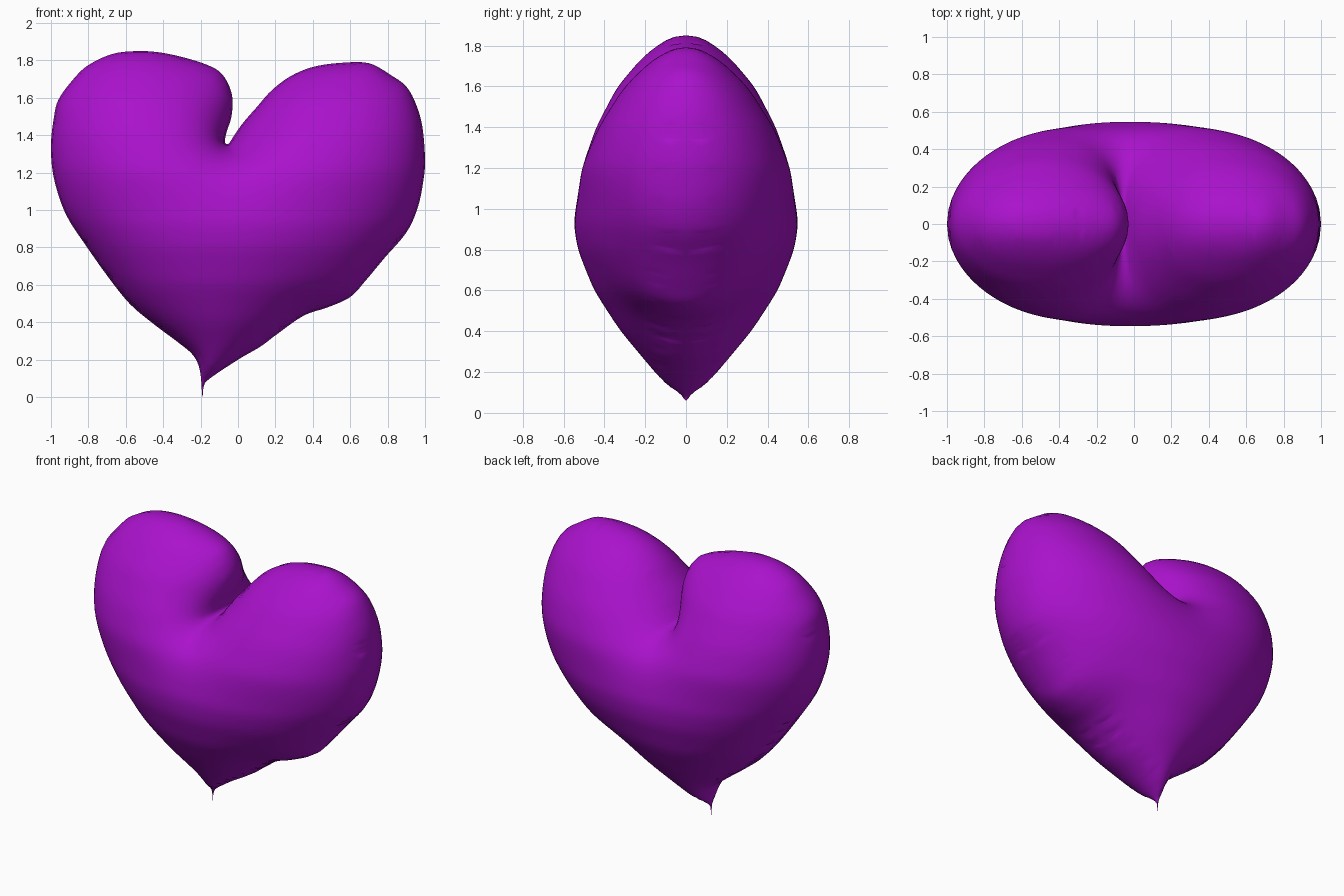
import bpy, bmesh, math
from mathutils import Vector, kdtree
from mathutils.geometry import delaunay_2d_cdt

if "Cube" in bpy.data.objects:
    bpy.data.objects.remove(bpy.data.objects["Cube"])

# Front silhouette (x, z), anticlockwise from the bottom tip
OUTLINE = [(-.19, 0), (-.182, .06), (-.15, .10), (0, .20), (.12, .27), (.2, .33), (.35, .435),
           (.48, .48), (.6, .535), (.68, .62), (.78, .74), (.9, .88), (.96, 1.01), (.99, 1.15),
           (1, 1.27), (.985, 1.45), (.95, 1.57), (.9, 1.66), (.82, 1.72), (.7, 1.785),
           (.55, 1.787), (.4, 1.765), (.28, 1.715), (.18, 1.64), (.1, 1.55), (.03, 1.47),
           (-.02, 1.4), (-.05, 1.355), (-.07, 1.365), (-.06, 1.42), (-.035, 1.5), (-.03, 1.6),
           (-.06, 1.69), (-.12, 1.755), (-.25, 1.805), (-.4, 1.84), (-.53, 1.85), (-.67, 1.835),
           (-.8, 1.775), (-.88, 1.7), (-.96, 1.59), (-.985, 1.49), (-1, 1.35), (-.99, 1.2),
           (-.95, 1.05), (-.9, .94), (-.82, .82), (-.7, .65), (-.58, .5), (-.45, .39),
           (-.33, .3), (-.25, .235), (-.215, .18), (-.2, .12), (-.195, .06)]
# Half depth (z, y) seen from the side
DEPTH = [(0, .0), (.06, .01), (.2, .15), (.4, .32), (.6, .45), (.8, .53), (.93, .55), (1.2, .51),
         (1.4, .44), (1.6, .335), (1.75, .205), (1.82, .11), (1.86, .02)]
STEP = 0.025


def lerp_table(table, z):
    for (a, ya), (b, yb) in zip(table, table[1:]):
        if z <= b:
            return ya + (yb - ya) * max(0, z - a) / (b - a)
    return table[-1][1]


def smooth_loop(points, sub=5):
    pts, n, out = [Vector(p) for p in points], len(points), []
    for i in range(n):
        a, b, c, d = (pts[(i + k) % n] for k in (-1, 0, 1, 2))
        for s in range(sub):
            t = s / sub
            out.append(0.5 * (2 * b + (c - a) * t + (2 * a - 5 * b + 4 * c - d) * t * t
                              + (3 * b - a - 3 * c + d) * t ** 3))
    return out


def inside(p, loop):
    hit = False
    for i in range(len(loop)):
        a, b = loop[i - 1], loop[i]
        if (a.y > p.y) != (b.y > p.y) and p.x < a.x + (b.x - a.x) * (p.y - a.y) / (b.y - a.y):
            hit = not hit
    return hit


# Flat triangulated heart: outline, a close inner ring, and a regular grid
loop = smooth_loop(OUTLINE)
n = len(loop)
tree = kdtree.KDTree(n)
for i, p in enumerate(loop):
    tree.insert((p.x, p.y, 0), i)
tree.balance()


def gap(p):
    return tree.find((p.x, p.y, 0))[2]


points = list(loop)
for i in range(n):
    t = (loop[(i + 1) % n] - loop[i - 1]).normalized()
    p = loop[i] + Vector((-t.y, t.x)) * 0.008
    if gap(p) > 0.0065 and inside(p, loop):
        points.append(p)
for i in range(-40, 41):
    for j in range(1, 75):
        p = Vector((i * STEP, j * STEP))
        if gap(p) > 0.02 and inside(p, loop):
            points.append(p)
co, _, tris, *_ = delaunay_2d_cdt(points, [], [list(range(n))], 1, 1e-6)

# Inflate: solve a pressurised membrane over the outline
m = len(co)
weights, mass, edge_use = [{} for _ in range(m)], [0.0] * m, {}
for f in tris:
    for k in range(3):
        a, b, c = f[k], f[(k + 1) % 3], f[(k + 2) % 3]
        u, v = co[a] - co[c], co[b] - co[c]
        cr = max(abs(u.x * v.y - u.y * v.x), 1e-9)
        w = 0.5 * u.dot(v) / cr
        weights[a][b] = weights[a].get(b, 0) + w
        weights[b][a] = weights[b].get(a, 0) + w
        mass[c] += cr / 6
        key = (min(a, b), max(a, b))
        edge_use[key] = edge_use.get(key, 0) + 1
border = {v for e, k in edge_use.items() if k == 1 for v in e}
free = [(i, list(weights[i].items()), sum(weights[i].values()), mass[i])
        for i in range(m) if i not in border and weights[i]]
h = [0.0] * m
for _ in range(300):
    for i, ws, total, area in free:
        if total > 1e-9:
            s = area
            for j, w in ws:
                s += w * h[j]
            h[i] += 1.85 * (s / total - h[i])
h = [math.sqrt(max(v, 0)) for v in h]
scale = 0.55 / max(h)
h = [v * scale for v in h]

# Match the side profile row by row
rows = {}
for i in range(m):
    r = round(co[i].y / STEP)
    rows[r] = max(rows.get(r, 0), h[i])
ratio = [min(1.8, max(0.6, lerp_table(DEPTH, r * STEP) / rows[r])) if rows.get(r, 0) > 0.01 else 1.0
         for r in range(77)]
for _ in range(4):
    ratio = [(ratio[max(r - 1, 0)] + 2 * ratio[r] + ratio[min(r + 1, 76)]) / 4 for r in range(77)]
curve = [(r * STEP, v) for r, v in enumerate(ratio)]

# Front half, mirrored to the back
bm = bmesh.new()
verts = [bm.verts.new((p.x, -h[i] * lerp_table(curve, p.y) if i not in border else 0, p.y))
         for i, p in enumerate(co)]
for f in tris:
    bm.faces.new([verts[i] for i in f]).smooth = True
bmesh.ops.delete(bm, geom=[v for v in bm.verts if not v.link_faces], context='VERTS')
mesh = bpy.data.meshes.new("heart")
bm.to_mesh(mesh)
bm.free()
heart = bpy.data.objects.new("heart", mesh)
bpy.context.collection.objects.link(heart)
mod = heart.modifiers.new("back_half", 'MIRROR')
mod.use_axis = (False, True, False)
mod.merge_threshold = 0.0005

mat = bpy.data.materials.new("purple")
mat.diffuse_color = (0.40, 0.006, 0.60, 1)
mat.use_nodes = True
mat.node_tree.nodes["Principled BSDF"].inputs["Base Color"].default_value = mat.diffuse_color
mesh.materials.append(mat)
